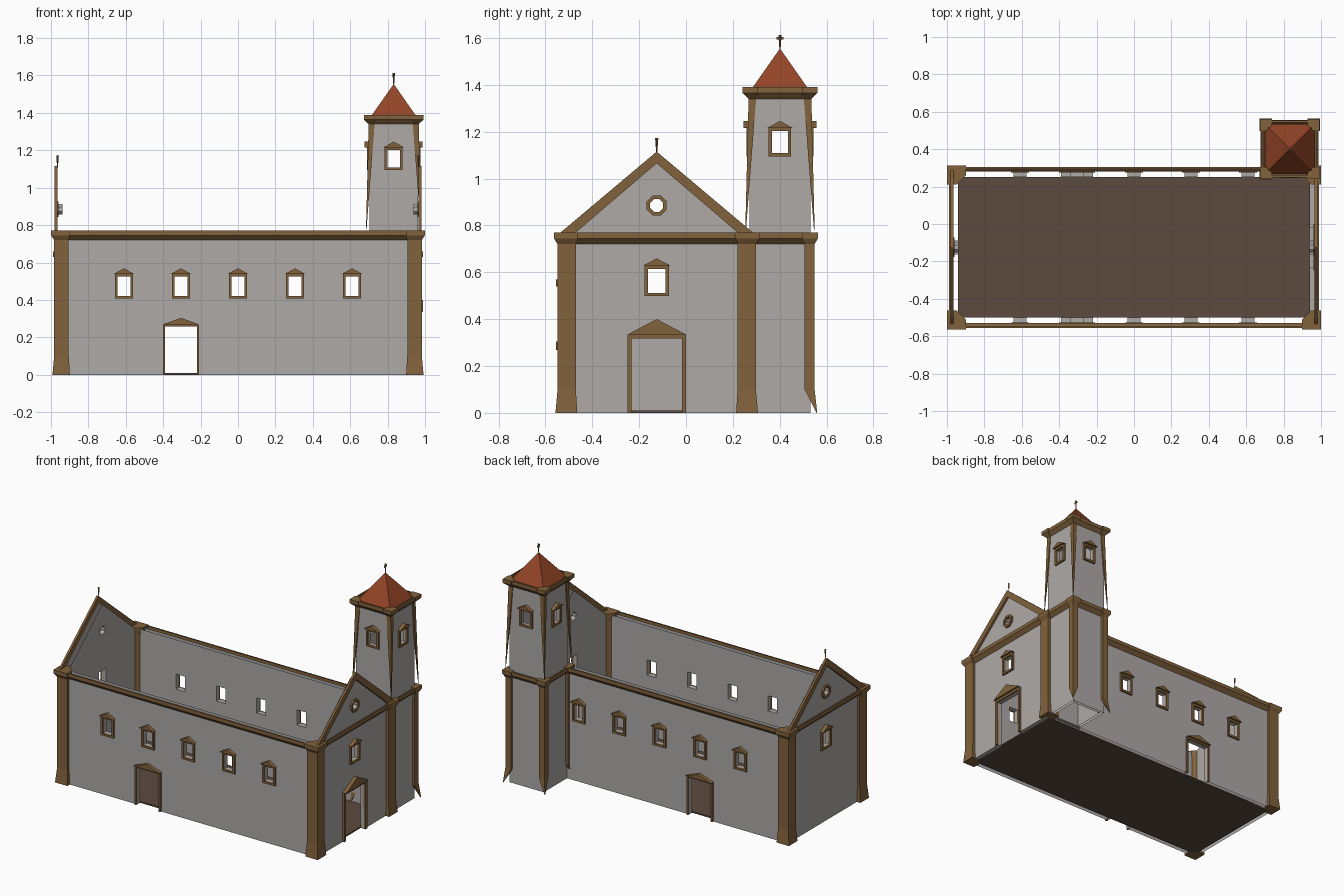
import bpy, bmesh, math
from mathutils import Matrix, Vector

if "Cube" in bpy.data.objects:
    bpy.data.objects.remove(bpy.data.objects["Cube"])


def material(name, rgb):
    m = bpy.data.materials.new(name)
    m.diffuse_color = (*rgb, 1)
    m.use_nodes = True
    m.node_tree.nodes["Principled BSDF"].inputs["Base Color"].default_value = m.diffuse_color
    return m


PLASTER = material("grey plaster", (0.42, 0.40, 0.39))
STONE = material("brown stone", (0.22, 0.122, 0.045))
TILE = material("red tile", (0.29, 0.058, 0.02))
FLOOR = material("dark floor", (0.107, 0.07, 0.05))

CY = -0.125                    # nave centre line
HX, HY = 0.965, 0.405          # nave outer half sizes
TX, TY, TH = 0.8325, 0.401, 0.13   # tower centre and half size


def make(name, bm, mat, recalc=True):
    if recalc:
        bmesh.ops.recalc_face_normals(bm, faces=bm.faces)
    me = bpy.data.meshes.new(name)
    bm.to_mesh(me)
    bm.free()
    me.materials.append(mat)
    ob = bpy.data.objects.new(name, me)
    bpy.context.collection.objects.link(ob)
    return ob


def facade(side, cx, cy, hx, hy):
    """Frame of a wall: x along it, y up, z outward (0 front, 1 right, 2 back, 3 left)."""
    a = side * math.pi / 2
    u, w = Vector((math.cos(a), math.sin(a), 0)), Vector((math.sin(a), -math.cos(a), 0))
    o = Vector((cx, cy, 0)) + w * (hx if side % 2 else hy)
    return Matrix(((u.x, 0, w.x, o.x), (u.y, 0, w.y, o.y), (0, 1, 0, 0), (0, 0, 0, 1)))


def prism(name, polys, w0, w1, mtx, mat):
    bm = bmesh.new()
    for pts in polys:
        a, b = [[bm.verts.new(mtx @ Vector((u, v, w))) for u, v in pts] for w in (w0, w1)]
        bm.faces.new(a)
        bm.faces.new(b)
        for i in range(len(pts)):
            j = (i + 1) % len(pts)
            bm.faces.new((a[i], a[j], b[j], b[i]))
    return make(name, bm, mat)


def rect(u0, u1, v0, v1):
    return [(u0, v0), (u1, v0), (u1, v1), (u0, v1)]


def octagon(r, v):
    return [(r * math.cos(math.pi * (k + .5) / 4), v + r * math.sin(math.pi * (k + .5) / 4)) for k in range(8)]


def cut(ob, cutters, strip=True):
    """Subtract the cutters, then leave the wall heads and feet open."""
    for c in cutters:
        m = ob.modifiers.new("cut", 'BOOLEAN')
        m.operation, m.solver, m.object = 'DIFFERENCE', 'EXACT', c
        c.hide_render = True
    me = bpy.data.meshes.new_from_object(ob.evaluated_get(bpy.context.evaluated_depsgraph_get()))
    ob.modifiers.clear()
    ob.data = me
    for c in cutters:
        bpy.data.objects.remove(c)
    if strip:
        bm = bmesh.new()
        bm.from_mesh(me)
        bad = [f for f in bm.faces if abs(f.normal.z) > 0.3 and f.calc_area() > 0.009]
        bmesh.ops.delete(bm, geom=bad, context='FACES')
        bm.to_mesh(me)
        bm.free()


def window(name, mtx, u, v0, v1, half=0.034, t=0.014):
    """Frame and small pediment round an opening."""
    a, b = u - half, u + half
    prism(name + "_frame", [rect(a - t, a, v0 - t, v1 + t), rect(b, b + t, v0 - t, v1 + t),
                            rect(a, b, v0 - t, v0), rect(a, b, v1, v1 + t)], -0.004, 0.012, mtx, STONE)
    top = v1 + t
    prism(name + "_pediment", [[(a - 0.02, top), (b + 0.02, top), (u, top + 0.03)]], 0, 0.025, mtx, STONE)


def door(name, mtx, u, half, v1, t, rise):
    a, b = u - half, u + half
    prism(name + "_frame", [rect(a - t, a, 0, v1 + t), rect(b, b + t, 0, v1 + t),
                            rect(a, b, v1, v1 + t)], -0.004, 0.012, mtx, STONE)
    top = v1 + t
    prism(name + "_pediment", [[(a - t, top), (b + t, top), (u, top + rise)]], 0, 0.025, mtx, STONE)


def cornice(name, mtx, u0, u1, z, out):
    """Moulding: sloped underside, upright fascia, thin lip."""
    bm = bmesh.new()
    prof = [(0, z - 0.05), (out, z - 0.025), (out, z), (out - 0.01, z)]
    rows = [[bm.verts.new(mtx @ Vector((u, v, w))) for u in (u0, u1)] for w, v in prof]
    for p, q in zip(rows, rows[1:]):
        bm.faces.new((p[0], p[1], q[1], q[0]))
    make(name, bm, STONE, False)


def pillar(name, x, y, sx, sy, sections):
    """Corner post lofted through (z, outward reach, inward reach) with a chamfered inner side."""
    bm = bmesh.new()
    rings = []
    for z, o, r in sections:
        m = o - (o + r) * 0.5
        pts = [(o, o), (-r, o), (-r, m), (m, -r), (o, -r)]
        rings.append([bm.verts.new((x + sx * p, y + sy * q, z)) for p, q in pts])
    for p, q in zip(rings, rings[1:]):
        for i in range(5):
            j = (i + 1) % 5
            bm.faces.new((p[i], p[j], q[j], q[i]))
    bm.faces.new(rings[0])
    bm.faces.new(rings[-1])
    make(name, bm, STONE)


def finial(name, x, y, z, vane):
    bm = bmesh.new()
    bmesh.ops.create_cone(bm, cap_ends=True, segments=4, radius1=0.002, radius2=0.007, depth=0.065,
                          matrix=Matrix.Translation((x, y, z + 0.028)))
    if vane:
        bmesh.ops.create_cube(bm, size=1, matrix=Matrix.Translation((x, y, z + 0.046))
                              @ Matrix.Diagonal((0.004, 0.028, 0.01, 1)))
    make(name, bm, STONE)


# Nave floor
prism("nave_floor", [rect(-0.94, 0.94, 0, 0.01)], -0.375, 0.375,
      Matrix.Translation((0, CY, 0)) @ Matrix.Rotation(math.pi / 2, 4, 'X'), FLOOR)

# Long side walls with five windows and a door
for side, label in ((0, "front"), (2, "back")):
    m = facade(side, 0, CY, HX, HY)
    s = 1 if side == 0 else -1
    wall = prism(label + "_wall", [rect(-HX, HX, 0, 0.76)], -0.03, 0, m, PLASTER)
    xs = [k * 0.305 for k in range(-2, 3)]
    holes = [rect(u - 0.034, u + 0.034, 0.422, 0.525) for u in xs] + [rect(-0.305 * s - 0.085, -0.305 * s + 0.085, -0.1, 0.257)]
    cut(wall, [prism("cutter", [h], -0.06, 0.05, m, STONE) for h in holes])
    for k, u in enumerate(xs):
        window(f"{label}_window_{k + 1}", m, u, 0.422, 0.525)
    door(label + "_door", m, -0.305 * s, 0.085, 0.257, 0.012, 0.035)
    cornice(label + "_cornice", m, -HX if side == 0 else -0.70, HX, 0.77, 0.025)

# Gabled end walls with round opening, window and, on the right, the main door
for side, label in ((1, "right"), (3, "left")):
    m = facade(side, 0, CY, HX, HY)
    wall = prism(label + "_end_wall", [[(-HY + .03, 0), (HY - .03, 0), (HY - .03, 0.745), (0, 1.065), (-HY + .03, 0.745)]],
                 -0.028, 0, m, PLASTER)
    holes = [rect(-0.038, 0.038, 0.512, 0.615), octagon(0.03, 0.885)]
    if side == 1:
        holes.append(rect(-0.107, 0.107, -0.1, 0.318))
        door("main_door", m, 0, 0.107, 0.318, 0.017, 0.065)
    cut(wall, [prism("cutter", [h], -0.06, 0.05, m, STONE) for h in holes])
    window(label + "_end_window", m, 0, 0.512, 0.615, 0.038)
    cornice(label + "_end_cornice", m, -HY, HY, 0.77, 0.025)
    prism(label + "_gable_trim", [[(-0.41, 0.77), (-0.345, 0.77), (0, 1.065), (0, 1.115)],
                                  [(0.41, 0.77), (0.345, 0.77), (0, 1.065), (0, 1.115)]], 0, 0.015, m, STONE)
    o, i = octagon(0.046, 0.885), octagon(0.03, 0.885)
    prism(label + "_round_frame", [[o[k], o[(k + 1) % 8], i[(k + 1) % 8], i[k]] for k in range(8)],
          -0.004, 0.012, m, STONE)
    finial(label + "_gable_finial", (1 if side == 1 else -1) * 0.965, CY, 1.112, False)

# Nave corner pillars
NAVE = [(0, 0.027, 0.066), (0.1, 0.018, 0.06), (0.72, 0.018, 0.06), (0.745, 0.034, 0.068), (0.77, 0.034, 0.068)]
for sx in (-1, 1):
    for sy in (-1, 1):
        pillar("nave_pillar", sx * HX, CY + sy * HY, sx, sy, NAVE)

# Bell tower shell with a window on each side
base = Matrix.Translation((TX, TY, 0)) @ Matrix.Rotation(math.pi / 2, 4, 'X')
tower = prism("tower_wall", [rect(-TH, TH, 0, 1.36)], -TH, TH, base, PLASTER)
n = TH - 0.02
cuts = [prism("cutter", [rect(-n, n, -0.1, 1.5)], -n, n, base, STONE)]
for side in (0, 1):
    cuts.append(prism("cutter", [rect(-0.034, 0.034, 1.108, 1.202)], -0.4, 0.1, facade(side, TX, TY, TH, TH), STONE))
cut(tower, cuts)
for side, label in enumerate(("front", "right", "back", "left")):
    m = facade(side, TX, TY, TH, TH)
    window(f"tower_{label}_window", m, 0, 1.108, 1.202)
    cornice(f"tower_{label}_upper_cornice", m, -TH, TH, 1.39, 0.022)
    if side:
        cornice(f"tower_{label}_lower_cornice", m, -TH, TH, 0.77, 0.025)

# Tower corner posts: pointed feet below, tapering spikes above
LOWER = [(0, 0.029, -0.026), (0.1, 0.018, 0.025), (0.72, 0.018, 0.025), (0.745, 0.032, 0.035), (0.77, 0.032, 0.035)]
UPPER = [(0.78, 0.018, -0.015), (1.34, 0.004, 0.028), (1.365, 0.03, 0.035), (1.39, 0.03, 0.035)]
for sx in (-1, 1):
    for sy in (-1, 1):
        x, y = TX + sx * TH, TY + sy * TH
        pillar("tower_upper_post", x, y, sx, sy, UPPER)
        if (sx, sy) != (1, -1):
            pillar("tower_lower_post", x, y, sx, sy, LOWER)

# Tower roof and weather vane
bm = bmesh.new()
bmesh.ops.create_cone(bm, cap_ends=True, segments=4, radius1=0.133 * math.sqrt(2), radius2=0, depth=0.19,
                      matrix=Matrix.Translation((TX, TY, 1.46)) @ Matrix.Rotation(math.pi / 4, 4, 'Z'))
make("tower_roof", bm, TILE)
finial("weather_vane", TX, TY, 1.552, True)
